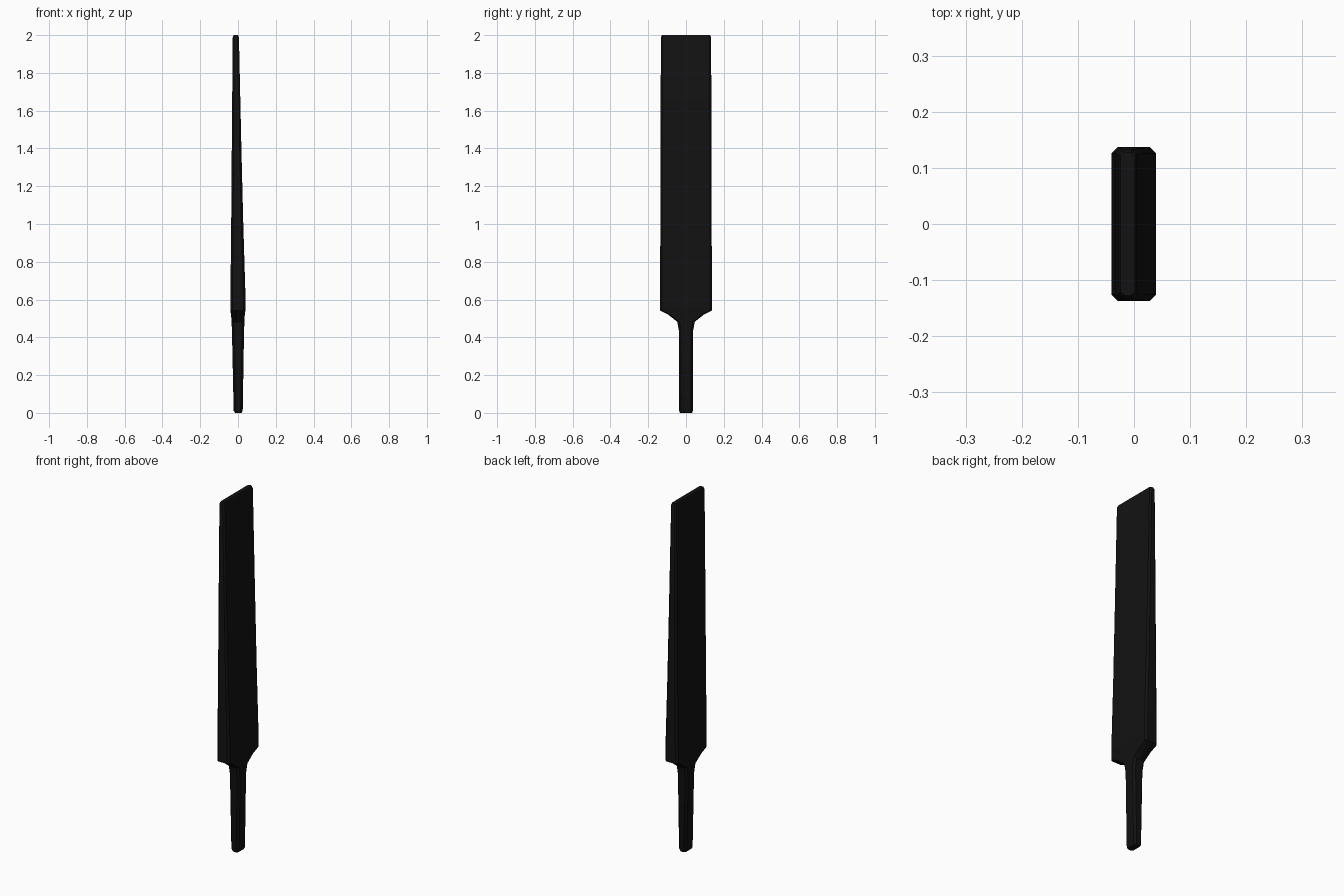
import bpy, bmesh

if "Cube" in bpy.data.objects:
    bpy.data.objects.remove(bpy.data.objects["Cube"])

black = bpy.data.materials.new("black")
black.diffuse_color = (0.006, 0.006, 0.006, 1)
black.use_nodes = True
black.node_tree.nodes["Principled BSDF"].inputs["Base Color"].default_value = black.diffuse_color


def section(bm, z, x0, x1, hy, c):
    """Rectangle with cut corners at height z."""
    pts = [(x0 + c, -hy), (x1 - c, -hy), (x1, -hy + c), (x1, hy - c),
           (x1 - c, hy), (x0 + c, hy), (x0, hy - c), (x0, -hy + c)]
    return [bm.verts.new((x, y, z)) for x, y in pts]


# z, left x, right x, half width in y, corner cut
stations = [
    (0.000, -0.016, 0.019, 0.032, 0.008),   # grip end
    (0.012, -0.023, 0.025, 0.037, 0.011),
    (0.430, -0.032, 0.032, 0.037, 0.011),   # grip top
    (0.482, -0.034, 0.034, 0.046, 0.011),   # shoulder
    (0.520, -0.037, 0.036, 0.094, 0.011),
    (0.542, -0.040, 0.039, 0.137, 0.011),   # blade base
    (0.640, -0.040, 0.039, 0.137, 0.011),
    (1.000, -0.036, 0.028, 0.136, 0.010),
    (1.400, -0.033, 0.018, 0.135, 0.009),
    (1.988, -0.028, 0.005, 0.133, 0.008),   # blade tip
    (2.000, -0.024, 0.001, 0.127, 0.006),
]

# Paddle body lofted through the stations
bm = bmesh.new()
rings = [section(bm, *s) for s in stations]
for a, b in zip(rings, rings[1:]):
    for i in range(8):
        j = (i + 1) % 8
        bm.faces.new((a[i], a[j], b[j], b[i]))
bm.faces.new(rings[0][::-1])
bm.faces.new(rings[-1])
bmesh.ops.recalc_face_normals(bm, faces=bm.faces)
mesh = bpy.data.meshes.new("paddle")
bm.to_mesh(mesh)
bm.free()
mesh.materials.append(black)
paddle = bpy.data.objects.new("paddle", mesh)
bpy.context.collection.objects.link(paddle)

bpy.context.view_layer.objects.active = paddle
paddle.select_set(True)
bpy.ops.object.shade_smooth_by_angle(angle=0.6)
